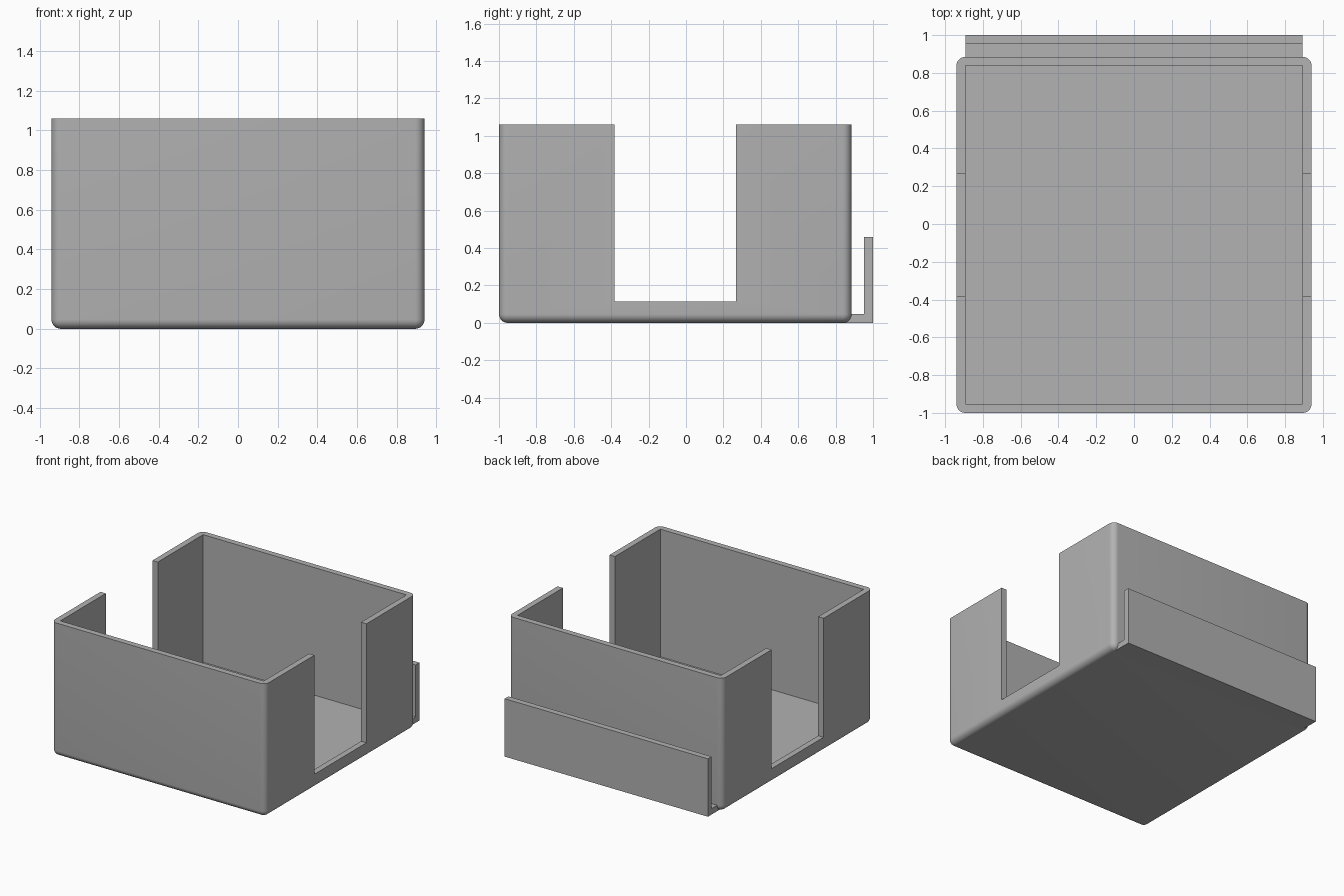
import bpy, bmesh, math

old = bpy.data.objects.get("Cube")
if old:
    bpy.data.objects.remove(old, do_unlink=True)

W, FRONT, BACK, H = 0.94, -1.0, 0.885, 1.06
T = 0.047                      # wall thickness, also the edge radius
MID = (FRONT + BACK) / 2

grey = bpy.data.materials.new("plain grey")
grey.use_nodes = True
tone = (0.445, 0.445, 0.445, 1)
grey.diffuse_color = tone
grey.node_tree.nodes["Principled BSDF"].inputs["Base Color"].default_value = tone


def finish(name, bm):
    bmesh.ops.recalc_face_normals(bm, faces=bm.faces)
    mesh = bpy.data.meshes.new(name)
    bm.to_mesh(mesh)
    bm.free()
    mesh.materials.append(grey)
    ob = bpy.data.objects.new(name, mesh)
    bpy.context.collection.objects.link(ob)
    return ob


def box(name, lo, hi, radius=0):
    """Box between two corners; radius rounds every edge except the top rim."""
    bm = bmesh.new()
    bmesh.ops.create_cube(bm, size=1)
    for v in bm.verts:
        v.co = [lo[i] if v.co[i] < 0 else hi[i] for i in range(3)]
    if radius:
        edges = [e for e in bm.edges if min(v.co.z for v in e.verts) < hi[2] - 0.01]
        bmesh.ops.bevel(bm, geom=edges, offset=radius, segments=8,
                        profile=0.5, affect='EDGES', clamp_overlap=False)
    return finish(name, bm)


def activate(ob):
    bpy.ops.object.select_all(action='DESELECT')
    ob.select_set(True)
    bpy.context.view_layer.objects.active = ob


def cut(ob, cutter):
    activate(ob)
    mod = ob.modifiers.new("cut", 'BOOLEAN')
    mod.operation, mod.solver, mod.object = 'DIFFERENCE', 'EXACT', cutter
    bpy.ops.object.modifier_apply(modifier=mod.name)
    bpy.data.objects.remove(cutter, do_unlink=True)


# Open tray with rounded outside edges and square inside corners
tray = box("tray", (-W, FRONT, 0), (W, BACK, H), T)
cut(tray, box("cavity", (T - W, FRONT + T, T), (W - T, BACK - T, H + 1)))

# Wide slot through both side walls
SLOT = 0.326
cut(tray, box("side_slot", (-2, MID - SLOT, 0.115), (2, MID + SLOT, H + 1)))
activate(tray)
bpy.ops.object.shade_smooth_by_angle(angle=math.radians(30))

# L-shaped hook along the back, extruded across x
profile = [(BACK - T, 0), (1, 0), (1, 0.46), (1 - T, 0.46), (1 - T, T), (BACK - T, T)]
bm = bmesh.new()
side = bm.faces.new([bm.verts.new((T - W, y, z)) for y, z in profile])
swept = bmesh.ops.extrude_face_region(bm, geom=[side])["geom"]
bmesh.ops.translate(bm, vec=(2 * (W - T), 0, 0),
                    verts=[g for g in swept if isinstance(g, bmesh.types.BMVert)])
finish("back_hook", bm)
